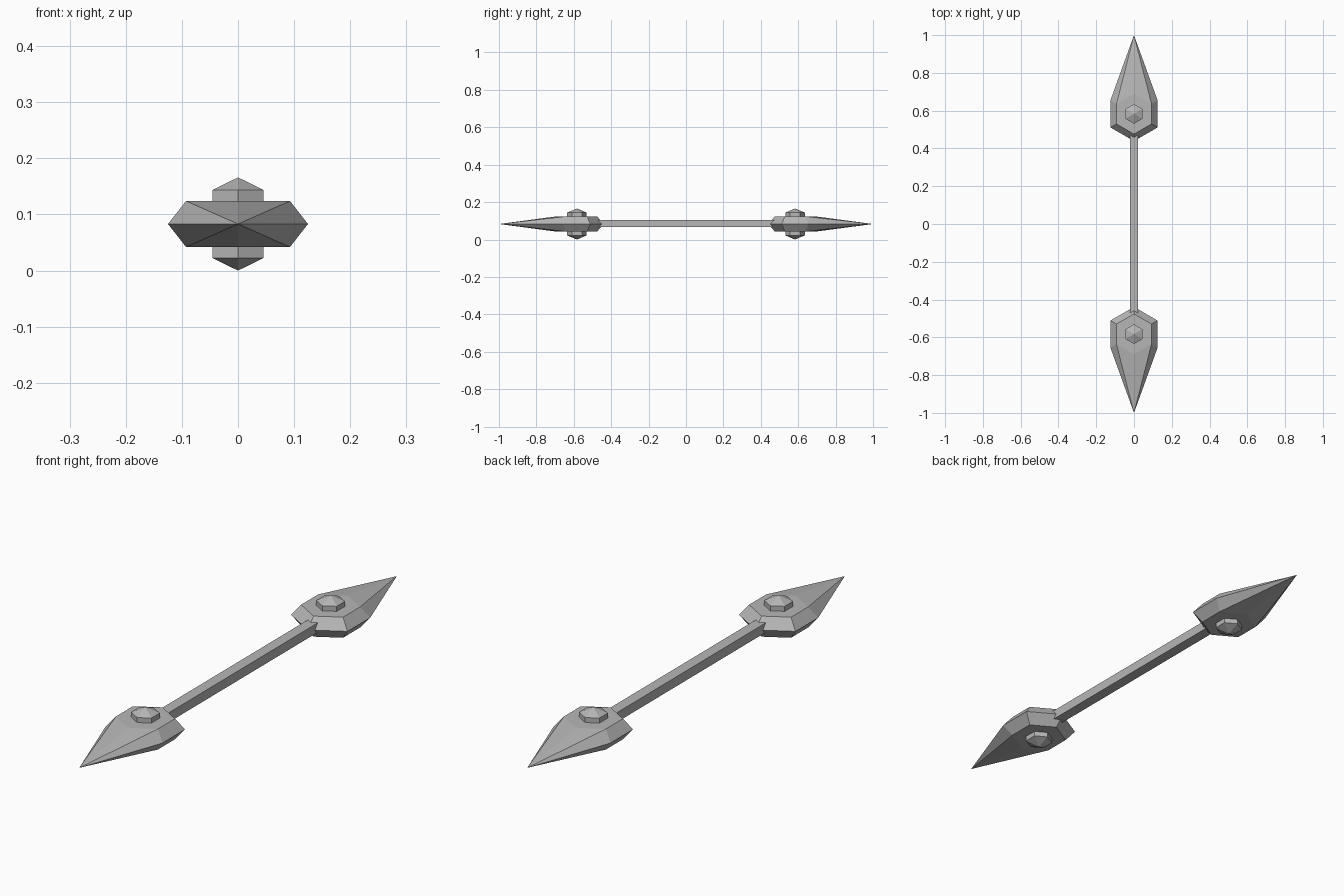
import bpy, bmesh
from math import sin, cos, pi

MID_Z = 0.083      # height of the long axis
HEAD_Y = 0.583     # distance of each head from the middle

if "Cube" in bpy.data.objects:
    bpy.data.objects.remove(bpy.data.objects["Cube"], do_unlink=True)

steel = bpy.data.materials.new("steel_grey")
steel.use_nodes = True
grey = (0.47, 0.47, 0.47, 1)
steel.diffuse_color = grey
steel.node_tree.nodes["Principled BSDF"].inputs["Base Color"].default_value = grey


def finish(bm, name, location):
    bmesh.ops.recalc_face_normals(bm, faces=bm.faces)
    mesh = bpy.data.meshes.new(name)
    bm.to_mesh(mesh)
    bm.free()
    mesh.materials.append(steel)
    obj = bpy.data.objects.new(name, mesh)
    obj.location = location
    bpy.context.collection.objects.link(obj)
    return obj


def hexagon(bm, radius, z, side):
    """Ring of six vertices whose first corner points outward along y."""
    return [bm.verts.new((radius * sin(k * pi / 3), side * radius * cos(k * pi / 3), z))
            for k in range(6)]


def spear_head(name, side):
    bm = bmesh.new()
    rim = hexagon(bm, 0.144, 0, side)
    rim[0].co.y = side * (1 - HEAD_Y)          # stretch one corner into the blade tip
    for z in (0.041, -0.041):
        cap = hexagon(bm, 0.107, z, side)
        bm.faces.new(cap)
        for k in range(1, 5):                  # bevelled sides
            bm.faces.new((rim[k], rim[k + 1], cap[k + 1], cap[k]))
        for k in (1, 5):                       # blade facets
            bm.faces.new((rim[0], rim[k], cap[k]))
            bm.faces.new((rim[0], cap[k], cap[0]))
    finish(bm, name, (0, side * HEAD_Y, MID_Z))


def stud(name, side):
    """Hexagonal pin through the head with a pointed cap on both ends."""
    bm = bmesh.new()
    top, bottom = (hexagon(bm, 0.052, z, side) for z in (0.061, -0.061))
    apexes = [bm.verts.new((0, 0, z)) for z in (0.083, -0.083)]
    for k in range(6):
        n = (k + 1) % 6
        bm.faces.new((top[k], top[n], bottom[n], bottom[k]))
        bm.faces.new((top[k], top[n], apexes[0]))
        bm.faces.new((bottom[k], bottom[n], apexes[1]))
    finish(bm, name, (0, side * HEAD_Y, MID_Z))


# Square shaft running between the heads
bm = bmesh.new()
bmesh.ops.create_cube(bm, size=1)
bmesh.ops.scale(bm, vec=(0.044, 0.96, 0.038), verts=bm.verts)
finish(bm, "shaft", (0, 0, MID_Z + 0.003))

# A head and stud at each end
for end, side in (("front", -1), ("back", 1)):
    spear_head(end + "_spear_head", side)
    stud(end + "_stud", side)
